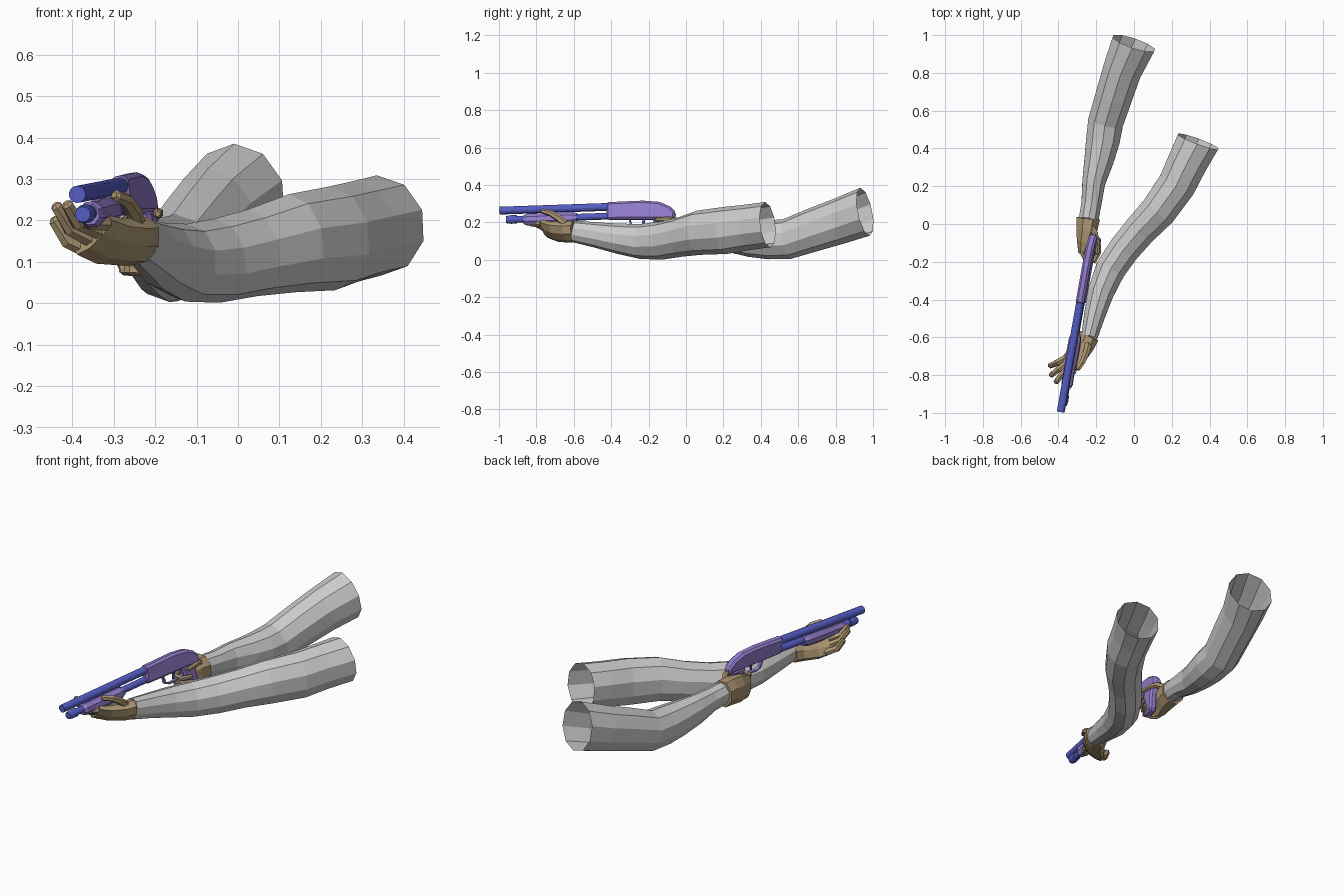
import bpy, bmesh, math
from mathutils import Vector, Matrix


def material(name, rgb):
    m = bpy.data.materials.new(name)
    m.diffuse_color = (*rgb, 1)
    return m


BLUE = material("blued_steel", (0.09, 0.11, 0.55))
PURPLE = material("purple_furniture", (0.30, 0.21, 0.62))
TAN = material("tan_glove", (0.42, 0.31, 0.17))


def finish(name, bm, mat=None, matrix=None):
    bmesh.ops.recalc_face_normals(bm, faces=bm.faces)
    me = bpy.data.meshes.new(name)
    bm.to_mesh(me)
    bm.free()
    if mat:
        me.materials.append(mat)
    ob = bpy.data.objects.new(name, me)
    bpy.context.collection.objects.link(ob)
    if matrix:
        ob.matrix_world = matrix
    return ob


def loft(name, rings, sides, up=(0, 0, 1), mat=None, cap=True, matrix=None, end=None):
    """Skin elliptical rings (x, y, z, half width, half height along up)."""
    bm = bmesh.new()
    pts = [Vector(r[:3]) for r in rings]
    loops = []
    for i, r in enumerate(rings):
        t = (pts[min(i + 1, len(pts) - 1)] - pts[max(i - 1, 0)]).normalized()
        if end and i == len(rings) - 1:
            t = Vector(end).normalized()
        side = t.cross(Vector(up)).normalized()
        top = side.cross(t)
        ring = []
        for k in range(sides):
            a = 2 * math.pi * (k + 0.5) / sides
            ring.append(bm.verts.new(pts[i] + side * r[3] * math.cos(a) + top * r[4] * math.sin(a)))
        loops.append(ring)
    for p, q in zip(loops, loops[1:]):
        for k in range(sides):
            n = (k + 1) % sides
            bm.faces.new((p[k], p[n], q[n], q[k]))
    if cap:
        bm.faces.new(loops[0])
        bm.faces.new(loops[-1])
    return finish(name, bm, mat, matrix)


def finger(name, pts, r=0.015, up=(0, 0, 1)):
    rings = [(*p, r * (1 - 0.12 * i), r * (1 - 0.12 * i)) for i, p in enumerate(pts)]
    tip = Vector(pts[-1]) + (Vector(pts[-1]) - Vector(pts[-2])).normalized() * 0.008
    rings.append((*tip, r * 0.35, r * 0.35))
    return loft(name, rings, 6, up, TAN)


# Sleeves, open at the shoulder
loft("rear_arm", [(-0.24, 0.025, 0.148, 0.055, 0.06), (-0.225, 0.11, 0.14, 0.056, 0.064),
                  (-0.213, 0.22, 0.126, 0.064, 0.082), (-0.185, 0.34, 0.112, 0.082, 0.096),
                  (-0.165, 0.44, 0.107, 0.094, 0.104), (-0.15, 0.54, 0.111, 0.098, 0.108),
                  (-0.105, 0.68, 0.16, 0.103, 0.116), (-0.06, 0.82, 0.207, 0.108, 0.123),
                  (-0.001, 0.957, 0.257, 0.122, 0.131)], 10, cap=False, end=(0.32, 0.94, 0.2))
loft("front_arm", [(-0.237, -0.6, 0.152, 0.045, 0.058), (-0.208, -0.48, 0.133, 0.059, 0.068),
                   (-0.175, -0.36, 0.113, 0.073, 0.081), (-0.125, -0.24, 0.098, 0.084, 0.094),
                   (-0.05, -0.13, 0.103, 0.088, 0.102), (0.035, -0.03, 0.122, 0.092, 0.106),
                   (0.13, 0.07, 0.145, 0.1, 0.119), (0.228, 0.21, 0.157, 0.106, 0.126),
                   (0.285, 0.33, 0.174, 0.111, 0.122), (0.34, 0.437, 0.188, 0.119, 0.122)],
     10, cap=False, end=(0.34, 0.92, 0.12))

# Firearm frame: y runs from muzzle to rear along the bore, with a slight roll
axis = Vector((0.165, 0.93, 0.032)).normalized()
up = Vector((-0.14, 0, 1))
up = (up - axis * up.dot(axis)).normalized()
GUN = Matrix((axis.cross(up), axis, up)).transposed().to_4x4()
GUN.translation = Vector((-0.388, -0.995, 0.263))


def tube(name, steps, z, mat, squash=1.0, sides=12):
    loft(name, [(0, y, z, r, r * squash) for y, r in steps], sides, mat=mat, matrix=GUN)


def plate(name, profile, width, mat, bevel=0.0):
    bm = bmesh.new()
    f = bm.faces.new([bm.verts.new((-width / 2, y, z)) for y, z in profile])
    ext = bmesh.ops.extrude_face_region(bm, geom=[f])["geom"]
    bmesh.ops.translate(bm, vec=(width, 0, 0), verts=[v for v in ext if isinstance(v, bmesh.types.BMVert)])
    ob = finish(name, bm, mat, GUN)
    if bevel:
        mod = ob.modifiers.new("bevel", "BEVEL")
        mod.width, mod.segments = bevel, 1
    return ob


tube("barrel", [(0.04, 0.014), (0.0, 0.015), (0.0, 0.021), (0.6, 0.021)], 0, BLUE)
tube("magazine_tube", [(0.06, 0.011), (0.035, 0.012), (0.035, 0.019), (0.06, 0.023), (0.09, 0.023),
                       (0.09, 0.018), (0.6, 0.018)], -0.05, BLUE)
tube("fore_grip", [(0.13, 0.024), (0.15, 0.032), (0.2, 0.03), (0.3, 0.035), (0.39, 0.034), (0.42, 0.025)],
     -0.054, PURPLE, 1.05, 8)
plate("receiver", [(0.58, 0.024), (0.78, 0.026), (0.87, 0.016), (0.925, -0.01), (0.955, -0.042),
                   (0.95, -0.08), (0.58, -0.07)], 0.044, PURPLE, 0.011)
plate("pistol_grip", [(0.83, -0.07), (0.94, -0.07), (0.925, -0.12), (0.935, -0.2), (0.94, -0.235),
                      (0.87, -0.243), (0.85, -0.15)], 0.042, PURPLE, 0.01)
# Trigger guard and trigger
guard = [(0.7, -0.07), (0.71, -0.115), (0.74, -0.128), (0.82, -0.125), (0.86, -0.11)]
inner = [(0.86, -0.102), (0.82, -0.117), (0.742, -0.12), (0.718, -0.11), (0.708, -0.07)]
plate("trigger_guard", guard + inner, 0.018, PURPLE)
plate("trigger", [(0.775, -0.07), (0.79, -0.07), (0.785, -0.095), (0.775, -0.113), (0.77, -0.11)], 0.008, BLUE)

# Rear hand around the pistol grip
loft("rear_palm", [(-0.243, 0.03, 0.146, 0.068, 0.072), (-0.25, -0.03, 0.144, 0.06, 0.076),
                   (-0.264, -0.09, 0.138, 0.042, 0.076), (-0.274, -0.155, 0.132, 0.022, 0.063)], 8, mat=TAN)
for i in range(4):
    z, s = 0.178 - 0.031 * i, 0.012 * i
    finger(f"rear_finger_{i + 1}", [(-0.274, -0.145 + s * 0.5, z), (-0.255, -0.19 + s, z - 0.003),
                                    (-0.21, -0.198 + s, z - 0.005), (-0.183, -0.15 + s, z - 0.004)], 0.018)
finger("rear_thumb", [(-0.235, -0.005, 0.185), (-0.205, -0.05, 0.21), (-0.193, -0.1, 0.218),
                      (-0.194, -0.155, 0.216)], 0.018)

# Front hand cradling the fore grip
W = Vector((0.34, -0.6, 0.65)).normalized()
loft("front_palm", [(-0.238, -0.592, 0.15, 0.05, 0.066), (-0.26, -0.635, 0.148, 0.046, 0.066),
                    (-0.308, -0.7, 0.15, 0.035, 0.07), (-0.35, -0.755, 0.165, 0.022, 0.068)],
     8, W, TAN)
tips = [(-0.368, -0.857, 0.218), (-0.412, -0.836, 0.238), (-0.438, -0.8, 0.234), (-0.443, -0.75, 0.2)]
for i, tip in enumerate(tips):
    base = Vector((-0.338, -0.742, 0.16)) + W * (0.05 - 0.034 * i)
    tip = Vector(tip)
    mid = base.lerp(tip, 0.5) + Vector((-0.014, -0.008, -0.012))
    finger(f"front_finger_{i + 1}", [base, mid, tip], 0.02, W)
finger("front_thumb", [(-0.24, -0.63, 0.18), (-0.252, -0.68, 0.222), (-0.27, -0.725, 0.25),
                       (-0.295, -0.765, 0.26)], 0.022)
